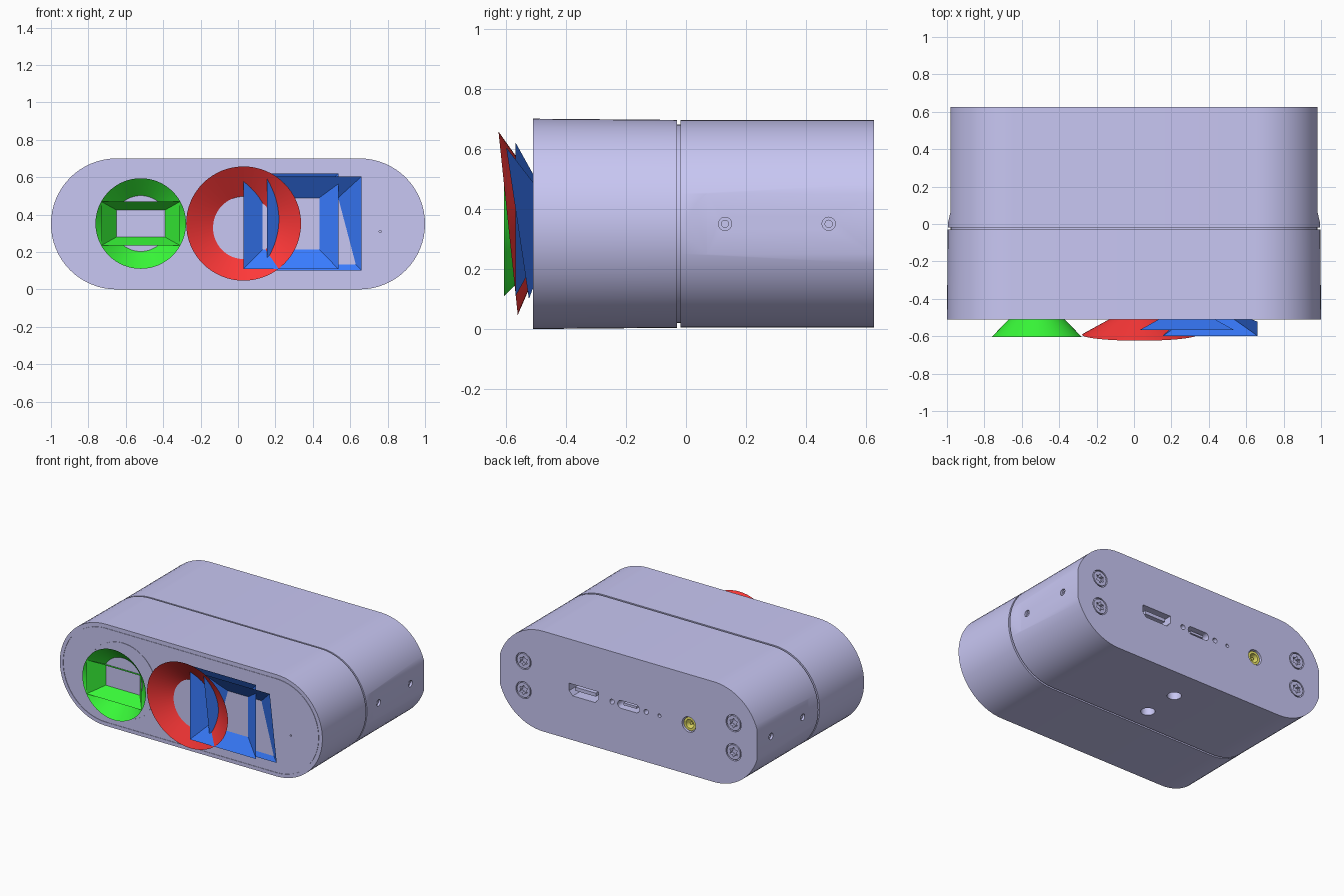
import bpy, bmesh
from math import sin, cos, pi, radians
from mathutils import Vector

if "Cube" in bpy.data.objects:
    bpy.data.objects.remove(bpy.data.objects["Cube"])


def material(name, rgb):
    m = bpy.data.materials.new(name)
    m.diffuse_color = (*rgb, 1)
    m.use_nodes = True
    m.node_tree.nodes["Principled BSDF"].inputs["Base Color"].default_value = m.diffuse_color
    return m


SHELL = material("lilac", (0.58, 0.57, 0.90))
RED = material("red", (1.0, 0.04, 0.04))
GREEN = material("green", (0.04, 0.95, 0.04))
BLUE = material("blue", (0.04, 0.20, 1.0))
GOLD = material("gold", (0.85, 0.80, 0.15))


# ---- 2D outlines -------------------------------------------------------
def stadium(straight, r, n=32):
    pts = []
    for side, start in ((1, -pi / 2), (-1, pi / 2)):
        for i in range(n + 1):
            a = start + pi * i / n
            pts.append((side * straight + r * cos(a), r * sin(a)))
    return pts


def circle(r, n=32):
    return [(r * cos(2 * pi * i / n), r * sin(2 * pi * i / n)) for i in range(n)]


def star(r):
    return [((r if i % 2 else r * 0.62) * cos(pi * i / 6),
             (r if i % 2 else r * 0.62) * sin(pi * i / 6)) for i in range(12)]


def box(w, h):
    return [(-w, -h), (w, -h), (w, h), (-w, h)]


# ---- lofting -----------------------------------------------------------
def ring(pts, at, centre=(0, 0), axis='Y'):
    """Place a 2D outline on the plane axis = at."""
    out = []
    for u, v in pts:
        u, v = u + centre[0], v + centre[1]
        out.append({'X': (at, u, v), 'Y': (u, at, v), 'Z': (u, v, at)}[axis])
    return out


def add_loft(bm, rings, mode='caps'):
    """Skin between rings; mode is caps, loop or open."""
    rows = [[bm.verts.new(p) for p in r] for r in rings]
    pairs = list(zip(rows, rows[1:]))
    if mode == 'loop':
        pairs.append((rows[-1], rows[0]))
    for a, b in pairs:
        for i in range(len(a)):
            j = (i + 1) % len(a)
            bm.faces.new((a[i], a[j], b[j], b[i]))
    if mode == 'caps':
        bm.faces.new(rows[0])
        bm.faces.new(rows[-1])


def prism(bm, pts, a, b, centre=(0, 0), axis='Y'):
    add_loft(bm, [ring(pts, a, centre, axis), ring(pts, b, centre, axis)])


def groove(bm, outer, inner, a, b, centre=(0, 0)):
    add_loft(bm, [ring(outer, a, centre), ring(outer, b, centre),
                  ring(inner, b, centre), ring(inner, a, centre)], 'loop')


def finish(bm, name, mat=None):
    bmesh.ops.recalc_face_normals(bm, faces=bm.faces)
    me = bpy.data.meshes.new(name)
    bm.to_mesh(me)
    bm.free()
    ob = bpy.data.objects.new(name, me)
    bpy.context.collection.objects.link(ob)
    if mat:
        me.materials.append(mat)
    return ob


def activate(ob):
    bpy.ops.object.select_all(action='DESELECT')
    ob.select_set(True)
    bpy.context.view_layer.objects.active = ob


def cut(ob, bm):
    cutter = finish(bm, "cutter")
    cutter.hide_render = True
    mod = ob.modifiers.new("cut", 'BOOLEAN')
    mod.operation, mod.solver, mod.object = 'DIFFERENCE', 'EXACT', cutter
    activate(ob)
    bpy.ops.object.modifier_apply(modifier=mod.name)
    bpy.data.objects.remove(cutter)


def smooth(ob, angle=25):
    activate(ob)
    bpy.ops.object.shade_smooth_by_angle(angle=radians(angle))


MID = 0.35
C = (0, MID)

# ---- front shell with seam, lens ring and pinhole ----------------------
bm = bmesh.new()
add_loft(bm, [ring(stadium(0.65, r), y, C) for y, r in
              ((-0.51, 0.35), (-0.03, 0.346), (-0.03, 0.33), (-0.022, 0.33))])
front = finish(bm, "front_shell", SHELL)
bm = bmesh.new()
groove(bm, stadium(0.65, 0.325), stadium(0.65, 0.321), -0.53, -0.507, C)
groove(bm, circle(0.26, 64), circle(0.254, 64), -0.53, -0.507, (-0.52, MID))
prism(bm, circle(0.006, 12), -0.53, -0.49, (0.76, 0.31))
cut(front, bm)
smooth(front)

# ---- rear shell --------------------------------------------------------
bm = bmesh.new()
add_loft(bm, [ring(stadium(0.65, r), y, C) for y, r in
              ((-0.022, 0.33), (-0.018, 0.33), (-0.018, 0.345), (0.625, 0.345))])
rear = finish(bm, "rear_shell", SHELL)

# flat panels on both ends, running out in a ramp
bm = bmesh.new()
for s in (1, -1):
    flat = [(s * x, y) for x, y in
            ((0.996, 0.0), (0.98, 0.07), (0.98, 0.7), (1.1, 0.7), (1.1, 0.0))]
    prism(bm, flat, 0.1, 0.6, axis='Z')
cut(rear, bm)

# holes: sides, underside mounts, screws and ports
screws = [(x, z) for x in (-0.8, 0.8) for z in (0.25, 0.45)]
bm = bmesh.new()
for s in (1, -1):
    for y in (0.13, 0.475):
        add_loft(bm, [ring(circle(r), s * x, (y, MID), 'X') for x, r in
                      ((1.05, 0.022), (0.965, 0.022), (0.965, 0.012), (0.90, 0.012))])
for y in (0.135, 0.39):
    prism(bm, circle(0.045), -0.05, 0.10, (0, y), 'Z')
for c in screws:
    groove(bm, circle(0.058), circle(0.050), 0.65, 0.61, c)
    prism(bm, star(0.034), 0.65, 0.60, c)
wide_port = [(-0.085, -0.04), (0.085, -0.04), (0.112, -0.01),
             (0.112, 0.04), (-0.112, 0.04), (-0.112, -0.01)]
prism(bm, wide_port, 0.65, 0.50, (0.34, MID))
prism(bm, stadium(0.056, 0.027, 12), 0.65, 0.50, C)
for x, r in ((0.126, 0.017), (-0.134, 0.017), (-0.235, 0.012), (-0.46, 0.052)):
    prism(bm, circle(r), 0.65, 0.54, (x, MID))
cut(rear, bm)
smooth(rear)

# ---- contact tongues inside the ports ----------------------------------
bm = bmesh.new()
prism(bm, box(0.08, 0.012), 0.49, 0.61, (0.34, MID + 0.005))
prism(bm, box(0.05, 0.008), 0.49, 0.61, C)
finish(bm, "port_tongues", SHELL)

# ---- gold socket with centre pin ---------------------------------------
bm = bmesh.new()
groove(bm, circle(0.046), circle(0.03), 0.53, 0.615, (-0.46, MID))
prism(bm, circle(0.03), 0.53, 0.56, (-0.46, MID))
prism(bm, circle(0.01, 16), 0.55, 0.60, (-0.46, MID))
smooth(finish(bm, "power_socket", GOLD))


# ---- view cones: open sheets spreading from a point inside the body ----
def view_cone(name, apex, tilt, outline, near, far, mat):
    a, t = Vector(apex), radians(tilt)
    fwd, up = Vector((0, -cos(t), -sin(t))), Vector((0, -sin(t), cos(t)))
    bm = bmesh.new()
    add_loft(bm, [[a + fwd * d + (Vector((u, 0, 0)) + up * v) * (d / far)
                   for u, v in outline] for d in (near, far)], 'open')
    ob = finish(bm, name, mat)
    smooth(ob)


view_cone("left_round_cone", (-0.52, -0.357, 0.352), 0, circle(0.242, 64), 0.13, 0.248, GREEN)
view_cone("left_rect_cone", (-0.52, -0.357, 0.352), 0, box(0.21, 0.117), 0.13, 0.248, GREEN)
view_cone("middle_round_cone", (0.03, -0.42, 0.37), 6, circle(0.307, 64), 0.05, 0.173, RED)
view_cone("middle_rect_cone", (0.283, -0.425, 0.365), 0, box(0.253, 0.255), 0.05, 0.142, BLUE)
view_cone("right_rect_cone", (0.408, -0.42, 0.373), 8.5, box(0.253, 0.255), 0.05, 0.142, BLUE)
